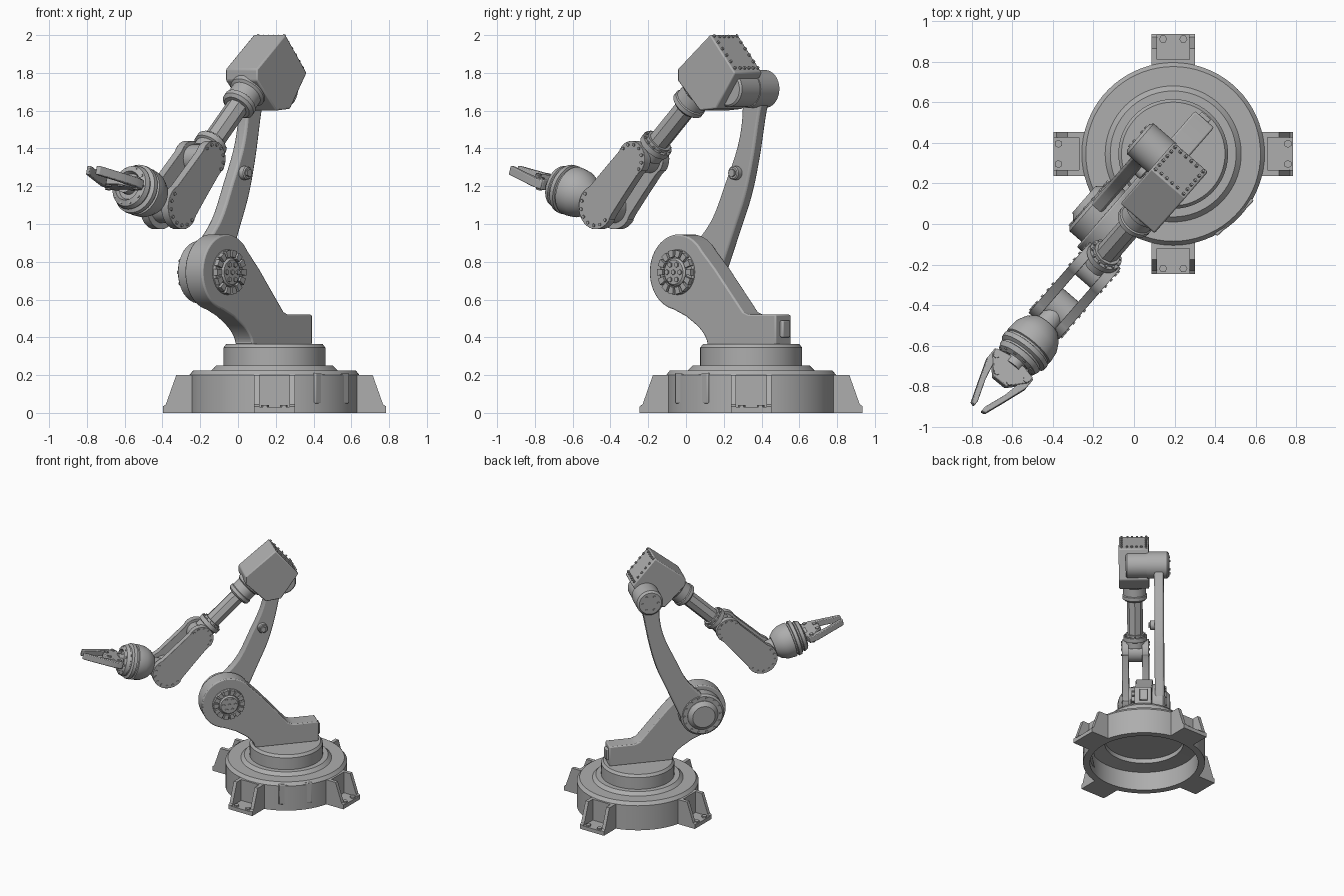
import bpy, bmesh, math
from mathutils import Matrix, Vector

cube = bpy.data.objects.get("Cube")
if cube:
    bpy.data.objects.remove(cube)

steel = bpy.data.materials.new("grey_metal")
steel.use_nodes = True
steel.diffuse_color = (0.42, 0.42, 0.42, 1)
steel.node_tree.nodes["Principled BSDF"].inputs["Base Color"].default_value = (0.42, 0.42, 0.42, 1)

BASE = Matrix.Translation((0.193, 0.345, 0))
# Arm frame: x is reach, y is the arm's left, z is up
ARM = BASE @ Matrix.Rotation(math.radians(229), 4, 'Z')
MID = 0.075                                   # lateral centre of the forearm
SIDE = Vector((0, 1, 0))


def finish(name, bm, frame, bevel=0):
    bmesh.ops.recalc_face_normals(bm, faces=bm.faces)
    for f in bm.faces:
        f.smooth = True
    for e in bm.edges:
        e.smooth = len(e.link_faces) == 2 and e.calc_face_angle(0) < math.radians(32)
    me = bpy.data.meshes.new(name)
    bm.to_mesh(me)
    bm.free()
    me.materials.append(steel)
    ob = bpy.data.objects.new(name, me)
    bpy.context.collection.objects.link(ob)
    ob.matrix_world = frame
    if bevel:
        m = ob.modifiers.new("bevel", 'BEVEL')
        m.width, m.segments, m.limit_method = bevel, 2, 'ANGLE'
        m.angle_limit = math.radians(40)
    return ob


def aim(p, d):
    return Matrix.Translation(p) @ Vector(d).to_track_quat('Z', 'Y').to_matrix().to_4x4()


def lathe(name, profile, frame, segs=48):
    """Spin (radius, height) pairs around the frame's z axis."""
    bm = bmesh.new()
    vs = [bm.verts.new((r, 0, h)) for r, h in profile]
    es = [bm.edges.new(p) for p in zip(vs, vs[1:])]
    bmesh.ops.spin(bm, geom=vs + es, cent=(0, 0, 0), axis=(0, 0, 1), angle=math.tau, steps=segs)
    bmesh.ops.remove_doubles(bm, verts=bm.verts, dist=1e-5)
    bmesh.ops.dissolve_degenerate(bm, edges=bm.edges, dist=1e-5)
    return finish(name, bm, frame)


def drum(name, s, z, r, t0, t1, ch=0.01, segs=48):
    """Cylinder across the arm, chamfered at its t1 end."""
    h = abs(t1 - t0)
    lathe(name, [(0, 0), (r, 0), (r, h - ch), (r - ch, h), (0, h)],
          ARM @ aim((s, t0, z), SIDE if t1 > t0 else -SIDE), segs)


def prism(name, pts, t0, t1, frame=ARM, bevel=0):
    """Extrude an x-z outline along y."""
    bm = bmesh.new()
    f = bm.faces.new([bm.verts.new((x, t0, z)) for x, z in pts])
    g = bmesh.ops.extrude_face_region(bm, geom=[f])["geom"]
    bmesh.ops.translate(bm, vec=(0, t1 - t0, 0), verts=[v for v in g if isinstance(v, bmesh.types.BMVert)])
    return finish(name, bm, frame, bevel)


def rect(x0, x1, z0, z1):
    return [(x0, z0), (x1, z0), (x1, z1), (x0, z1)]


def arc(c, r, a0, a1, n=20):
    return [(c[0] + r * math.cos(math.radians(a0 + (a1 - a0) * i / n)),
             c[1] + r * math.sin(math.radians(a0 + (a1 - a0) * i / n))) for i in range(n + 1)]


def curve(pts, n=5):
    """Smooth open path through the points."""
    v = [Vector(p) for p in pts]
    v = [2 * v[0] - v[1]] + v + [2 * v[-1] - v[-2]]
    out = []
    for a, b, c, d in zip(v, v[1:], v[2:], v[3:]):
        for k in range(n):
            t = k / n
            out.append(tuple(0.5 * (2 * b + (c - a) * t + (2 * a - 5 * b + 4 * c - d) * t * t
                                    + (3 * b - a - 3 * c + d) * t ** 3)))
    return out + [tuple(v[-2])]


def bolts(name, points, d, r=0.008, h=0.012, frame=ARM):
    bm = bmesh.new()
    for p in points:
        bmesh.ops.create_cone(bm, cap_ends=True, segments=6, radius1=r, radius2=r, depth=h, matrix=aim(p, d))
    finish(name, bm, frame)


def ring(p, d, r, n):
    m = aim(p, d)
    return [m @ Vector((r * math.cos(math.tau * i / n), r * math.sin(math.tau * i / n), 0)) for i in range(n)]


# Hollow round base and turntable
lathe("base_drum", [(0, .2), (.29, .2), (.29, .165), (.4, .15), (.4, 0), (.45, 0), (.45, .2), (.43, .225),
                    (.335, .225), (.31, .25), (.27, .25), (.27, .345), (.255, .365), (0, .365)], BASE, 72)
for i in range(4):
    F = BASE @ Matrix.Rotation(math.pi / 2 * i, 4, 'Z')
    prism(f"foot_plate_{i}", rect(.42, .59, 0, .03), -.105, .105, F)
    prism(f"foot_back_{i}", rect(.42, .465, 0, .2), -.105, .105, F)
    for sgn in (-1, 1):
        prism(f"foot_rib_{i}_{sgn}", [(.42, 0), (.59, 0), (.59, .035), (.575, .045), (.52, .2), (.42, .2)],
              sgn * .08, sgn * .108, F)
    bolts(f"foot_bolts_{i}", [(.565, y, .032) for y in (-.05, .05)], (0, 0, 1), .02, .02, F)
prism("base_panel", rect(.38, .442, .05, .212), -.125, .125,
      BASE @ Matrix.Rotation(math.radians(-46), 4, 'Z'), .006)

# Shoulder casting
J = (.457, .745)
prism("shoulder_bracket", arc(J, .2, 145, -80, 36)
      + curve([(.4, .51), (.31, .45), (.265, .4), (.25, .36)])
      + [(-.23, .36), (-.23, .52), (-.04, .52)]
      + curve([(.0, .535), (.1, .65), (.2, .765)]), -.058, .067, bevel=.012)
prism("cable_socket", rect(-.25, -.22, .4, .49), -.03, .03, bevel=.006)

# Shoulder hub with notched rim
drum("hub_flange", *J, .12, .06, .08)
drum("hub_core", *J, .075, .06, .1)
for i in range(14):
    F = ARM @ Matrix.Translation((J[0], 0, J[1])) @ Matrix.Rotation(math.tau * i / 14, 4, 'Y')
    prism(f"hub_tooth_{i}", [(.08, -.013), (.117, -.018), (.117, .018), (.08, .013)], .07, .098, F)
bolts("hub_bolts", ring((J[0], .1, J[1]), SIDE, .045, 6) + [Vector((J[0], .1, J[1]))], SIDE, .014, .016)

# Curved boom with its end caps
E = (.05, 1.715)
prism("boom", curve([(.3, .72), (.2, .95), (.115, 1.15), (.06, 1.35), (.01, 1.6), (-.03, 1.7)])
      + curve([(.13, 1.7), (.135, 1.55), (.17, 1.4), (.25, 1.22), (.35, 1.02), (.5, .86)]), -.145, -.075, bevel=.018)
drum("boom_foot", *J, .165, -.05, -.15, .015)
drum("boom_cap", *J, .115, -.14, -.185, .03)
bolts("boom_cap_bolts", ring((J[0], -.152, J[1]), SIDE, .138, 14), SIDE, .01, .014)
drum("boom_boss", .165, 1.27, .036, -.08, -.04, .006)
bolts("boom_nut", [(.165, -.037, 1.27)], SIDE, .022, .016)
drum("elbow_cap", *E, .1, -.02, -.185, .015)
bolts("elbow_bolts", ring((E[0], -.187, E[1]), SIDE, .06, 6), SIDE, .01, .012)
drum("elbow_bearing", *E, .095, -.02, .135, .01)

# Elbow housing with bolted cover
prism("elbow_housing", [(.125, 2.004), (.355, 1.82), (.355, 1.76), (.2, 1.6), (.085, 1.61), (-.048, 1.8)],
      -.035, .187, bevel=.008)
hi, lo = Vector((.117, 0, 1.997)), Vector((-.03, 0, 1.829))
rim = [hi.lerp(lo, k / 5) + SIDE * y for k in range(6) for y in (-.015, .167)]
rim += [p + SIDE * (.035 * k - .015) for p in (hi.lerp(lo, .02), lo) for k in range(1, 5)]
bolts("cover_bolts", [p + Vector((-.002, 0, -.002)) for p in rim], (-.75, 0, .66), .009, .012)

# Forearm shaft, collar and flange
A, R = Vector((.27, MID, 1.73)), Vector((.6, MID, 1.42))
D = (R - A).normalized()
lathe("forearm_collar", [(0, 0), (.1, 0), (.1, .05), (.085, .06), (.085, .12), (.092, .125), (.092, .15),
                         (.075, .165), (0, .165)], ARM @ aim(A, D), 32)
lathe("forearm_shaft", [(0, 0), (.058, 0), (.058, .46), (0, .46)], ARM @ aim(A, D), 8)
lathe("forearm_flange", [(0, -.03), (.07, -.03), (.07, -.012), (.088, -.012), (.088, .02), (.075, .025),
                         (.075, .07), (0, .07)], ARM @ aim(R, D), 32)
bolts("flange_bolts", ring(R - D * .014, D, .077, 12), D, .008, .014)

# Wrist fork: two waisted plates joined at the flange end
P, Q = (.69, 1.345), (.94, 1.09)
plate = curve(arc(P, .095, 25, 245, 10) + arc(Q, .118, 200, 430, 14), 2)
for sgn, label in ((1, "left"), (-1, "right")):
    prism(f"fork_{label}", plate, MID + sgn * .05, MID + sgn * .1, bevel=.01)
    bolts(f"fork_bolts_{label}", [(x, MID + sgn * .1, z) for x, z in
          arc(P, .077, 45, 225, 6) + arc(Q, .098, 225, 405, 7)], SIDE, .009, .014)
prism("fork_bridge", arc(P, .075, 0, 345, 20), MID - .055, MID + .055)
drum("wrist_knuckle", *Q, .085, MID - .055, MID + .055, .005, 32)

# Banded round wrist
W = Vector((1.165, MID + .008, 1.17))
G = Vector((.96, .03, .27)).normalized()
lathe("wrist_neck", [(0, -.24), (.05, -.24), (.065, -.08), (0, -.08)], ARM @ aim(W, G), 24)
lathe("wrist_ball", [(0, -.12), (.075, -.12), (.105, -.09), (.127, -.045), (.132, 0), (.132, .02), (.122, .024),
                     (.122, .034), (.134, .038), (.132, .062), (.112, .072), (.112, .082), (.12, .086),
                     (.11, .112), (.08, .125), (.07, .105), (0, .105)], ARM @ aim(W, G))
bolts("wrist_bolts", ring(W + G * .112, G, .096, 10), G, .009, .016)
lathe("wrist_spindle", [(0, .08), (.045, .08), (.045, .15), (0, .15)], ARM @ aim(W, G), 24)

# Gripper: outline lies in the frame's x-z plane, x along the hand
side = Vector((0, 0, 1)).cross(G).normalized()
up = G.cross(side)
HAND = ARM @ Matrix.Translation(W) @ Matrix((G, -up, side)).transposed().to_4x4()
prism("palm", [(.12, -.05), (.135, -.115), (.17, -.115), (.255, -.04), (.255, .04), (.17, .115), (.135, .115),
               (.12, .05)], -.028, .028, HAND, .005)
for sgn, label in ((1, "left"), (-1, "right")):
    finger = [(.13, .085), (.14, .122), (.2, .122), (.31, .085), (.425, .045), (.43, .022), (.405, .022),
              (.29, .062), (.2, .08)]
    prism(f"finger_{label}", [(x, sgn * z) for x, z in finger], -.024, .024, HAND, .005)
    bolts(f"finger_pivot_{label}", [(.165, 0, sgn * .095), (.23, 0, sgn * .04)], SIDE, .016, .07, HAND)
